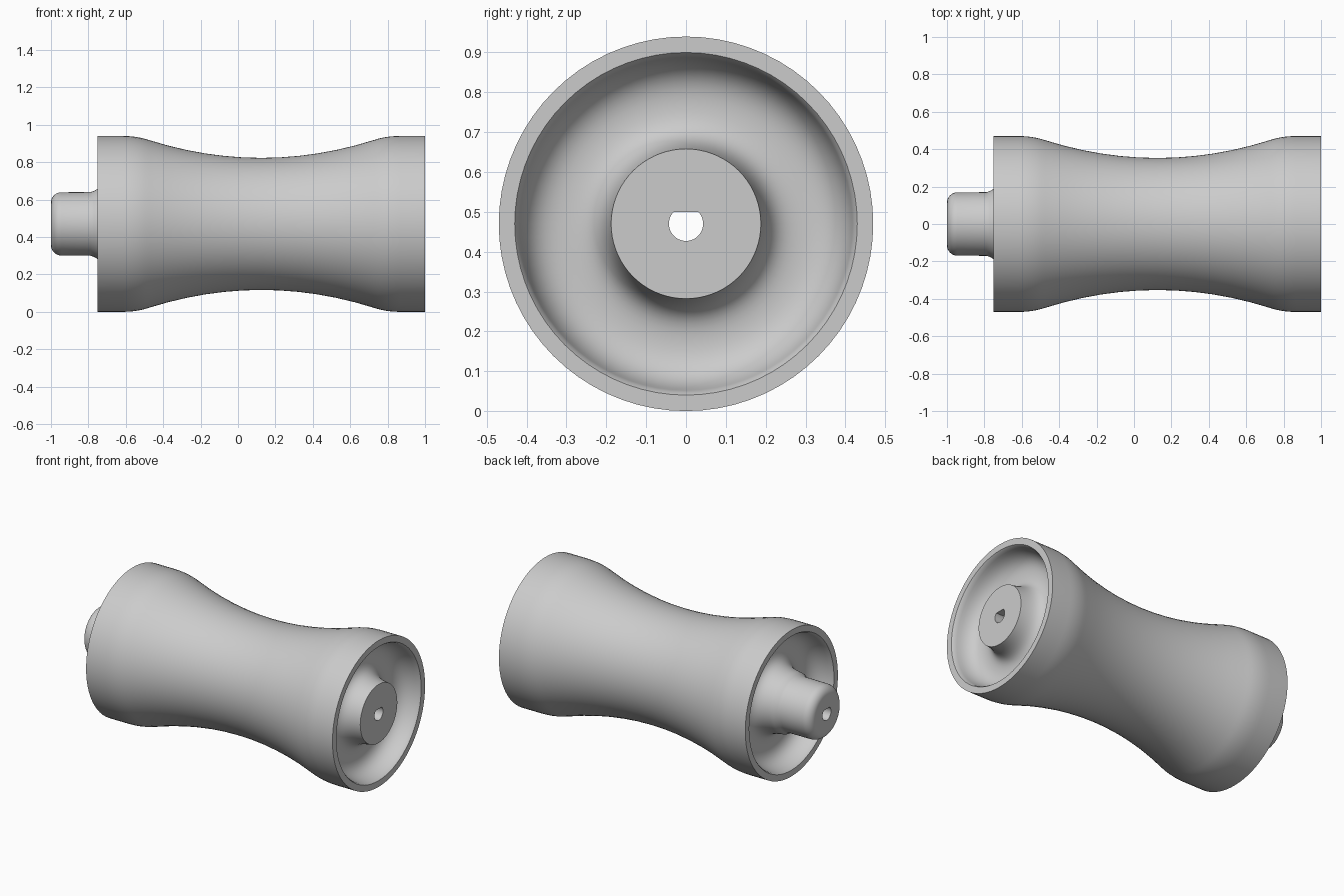
import bpy, bmesh, math

if "Cube" in bpy.data.objects:
    bpy.data.objects.remove(bpy.data.objects["Cube"])

SEGMENTS = 72
AXIS_Z = 0.47
LEFT, RIGHT, MID = -0.75, 1.0, 0.125   # roller ends and waist

grey = bpy.data.materials.new("light_grey")
grey.use_nodes = True
colour = (0.6, 0.6, 0.6, 1)
grey.diffuse_color = colour
grey.node_tree.nodes["Principled BSDF"].inputs["Base Color"].default_value = colour


def bezier(a, b, c, d, steps):
    """Points of a cubic curve through a and d."""
    pts = []
    for i in range(steps + 1):
        t = i / steps
        u = 1 - t
        w = (u**3, 3*u*u*t, 3*u*t*t, t**3)
        pts.append(tuple(sum(k * p[j] for k, p in zip(w, (a, b, c, d))) for j in (0, 1)))
    return pts


def make_object(name, bm):
    bmesh.ops.recalc_face_normals(bm, faces=bm.faces)
    mesh = bpy.data.meshes.new(name)
    bm.to_mesh(mesh)
    bm.free()
    mesh.materials.append(grey)
    obj = bpy.data.objects.new(name, mesh)
    bpy.context.collection.objects.link(obj)
    obj.location.z = AXIS_Z
    return obj


def lathe(name, profile):
    """Turn (x, radius) points around the x axis and cap both ends."""
    bm = bmesh.new()
    rings = []
    for x, r in profile:
        rings.append([bm.verts.new((x, r * math.cos(a), r * math.sin(a)))
                      for a in (2 * math.pi * i / SEGMENTS for i in range(SEGMENTS))])
    for low, high in zip(rings, rings[1:]):
        for i in range(SEGMENTS):
            j = (i + 1) % SEGMENTS
            bm.faces.new((low[i], low[j], high[j], high[i]))
    bm.faces.new(rings[0])
    bm.faces.new(rings[-1])
    return make_object(name, bm)


# Rounded recess from hub to rim, as (depth below the end face, radius)
recess = bezier((0, 0.188), (0.10, 0.20), (0.14, 0.22), (0.14, 0.30), 12)
recess += bezier((0.14, 0.30), (0.14, 0.37), (0.10, 0.405), (0.03, 0.418), 10)[1:]
recess += [(0.01, 0.423), (0, 0.43)]

# Waisted outer surface: shallow curve blended into a straight band at each end
def waist(d):
    return 0.353 + 0.264 * d * d

half = [(d, waist(d)) for d in (0.1 * i for i in range(7))]
half += bezier((0.6, waist(0.6)), (0.645, 0.463), (0.69, 0.47), (0.74, 0.47), 6)[1:]
outer = [(MID - d, r) for d, r in reversed(half)] + [(MID + d, r) for d, r in half[1:]]

# Stub shaft with a rounded tip, flaring into the left recess
stub = [(-0.945 - 0.055 * math.sin(a), 0.114 + 0.055 * math.cos(a))
        for a in (math.pi / 2 * (1 - i / 8) for i in range(9))]
stub += [(-0.79, 0.17), (-0.77, 0.176)]

profile = stub + [(LEFT + d, r) for d, r in recess] + [(LEFT, 0.47)] + outer
profile += [(RIGHT, 0.47)] + [(RIGHT - d, r) for d, r in reversed(recess)]
roller = lathe("roller_body", profile)

# D-shaped bore with a flat on top, cut along the whole axis
bm = bmesh.new()
bore_radius, flat = 0.043, 0.03
start = math.asin(flat / bore_radius)
sweep = math.pi + 2 * start
section = []
for i in range(33):
    a = math.pi - start + sweep * i / 32
    section.append(bm.verts.new((-1.2, bore_radius * math.cos(a), bore_radius * math.sin(a))))
face = bm.faces.new(section)
extruded = bmesh.ops.extrude_face_region(bm, geom=[face])["geom"]
bmesh.ops.translate(bm, vec=(2.4, 0, 0),
                    verts=[v for v in extruded if isinstance(v, bmesh.types.BMVert)])
cutter = make_object("bore_cutter", bm)
cutter.hide_render = True

cut = roller.modifiers.new("bore", "BOOLEAN")
cut.operation = "DIFFERENCE"
cut.solver = "EXACT"
cut.object = cutter
bpy.ops.object.select_all(action="DESELECT")
bpy.context.view_layer.objects.active = roller
roller.select_set(True)
bpy.ops.object.modifier_apply(modifier=cut.name)
bpy.data.objects.remove(cutter)

bpy.ops.object.shade_smooth_by_angle(angle=math.radians(32))
